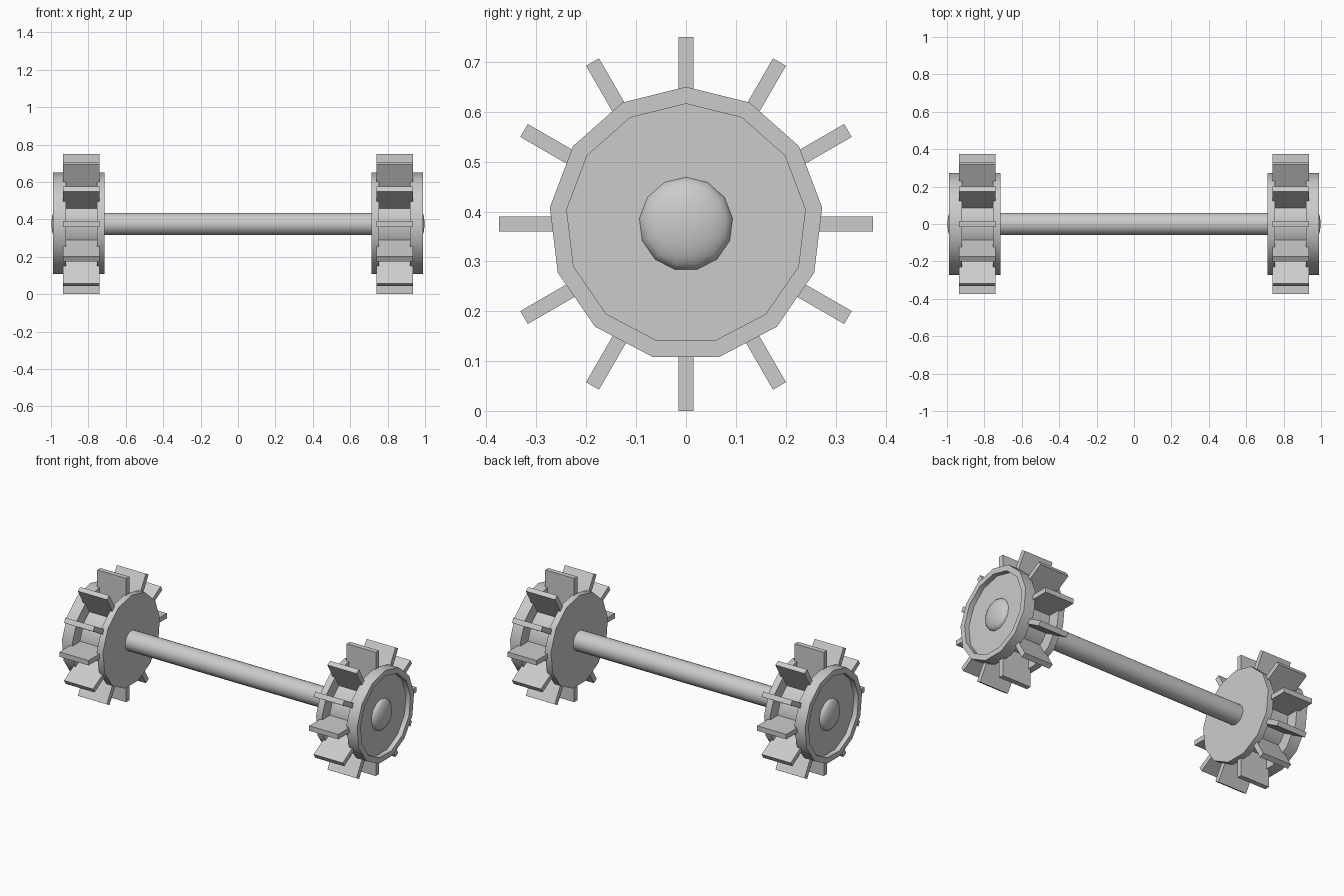
import bpy, bmesh, math
from mathutils import Matrix, Vector

if "Cube" in bpy.data.objects:
    bpy.data.objects.remove(bpy.data.objects["Cube"])

CZ = 0.375
SIDES = 13

def finish(name, bm, smooth=True):
    bmesh.ops.recalc_face_normals(bm, faces=bm.faces)
    me = bpy.data.meshes.new(name)
    bm.to_mesh(me)
    bm.free()
    ob = bpy.data.objects.new(name, me)
    bpy.context.collection.objects.link(ob)
    if smooth:
        bpy.ops.object.select_all(action='DESELECT')
        ob.select_set(True)
        bpy.context.view_layer.objects.active = ob
        bpy.ops.object.shade_smooth_by_angle(angle=math.radians(35))
    return ob

def lathe(name, profile, side, n=SIDES):
    """Revolve (x, radius) points about the axle; a zero radius makes a pole."""
    bm = bmesh.new()
    rings = []
    for x, r in profile:
        if r == 0:
            rings.append([bm.verts.new((side * x, 0, CZ))] * n)
        else:
            rings.append([bm.verts.new((side * x, r * math.sin(2 * math.pi * i / n),
                                        CZ + r * math.cos(2 * math.pi * i / n))) for i in range(n)])
    for a, b in zip(rings, rings[1:]):
        for i in range(n):
            j = (i + 1) % n
            bm.faces.new(list(dict.fromkeys((a[i], a[j], b[j], b[i]))))
    return finish(name, bm)

# axle
lathe("axle", [(-0.73, 0), (-0.73, 0.06), (0.73, 0.06), (0.73, 0)], 1, 24)

for side, tag in ((-1, "left"), (1, "right")):
    # spool-shaped wheel with a recessed outer face
    lathe(tag + "_wheel", [(0.715, 0), (0.715, 0.275), (0.755, 0.275), (0.755, 0.20),
                           (0.92, 0.20), (0.92, 0.275), (0.99, 0.275), (0.99, 0.241),
                           (0.96, 0.241), (0.96, 0)], side)
    # domed hub cap
    dome = [(0.96 + 0.037 * math.sin(t * math.pi / 12), 0.094 * math.cos(t * math.pi / 12))
            for t in range(6)]
    lathe(tag + "_hub_cap", dome + [(0.997, 0)], side)
    # twelve paddles
    bm = bmesh.new()
    for k in range(12):
        m = (Matrix.Translation((side * 0.8375, 0, CZ)) @ Matrix.Rotation(k * math.pi / 6, 4, 'X')
             @ Matrix.Translation((0, 0, 0.2775)) @ Matrix.Diagonal((0.195, 0.03, 0.195, 1)))
        bmesh.ops.create_cube(bm, size=1, matrix=m)
    finish(tag + "_paddles", bm, False)
